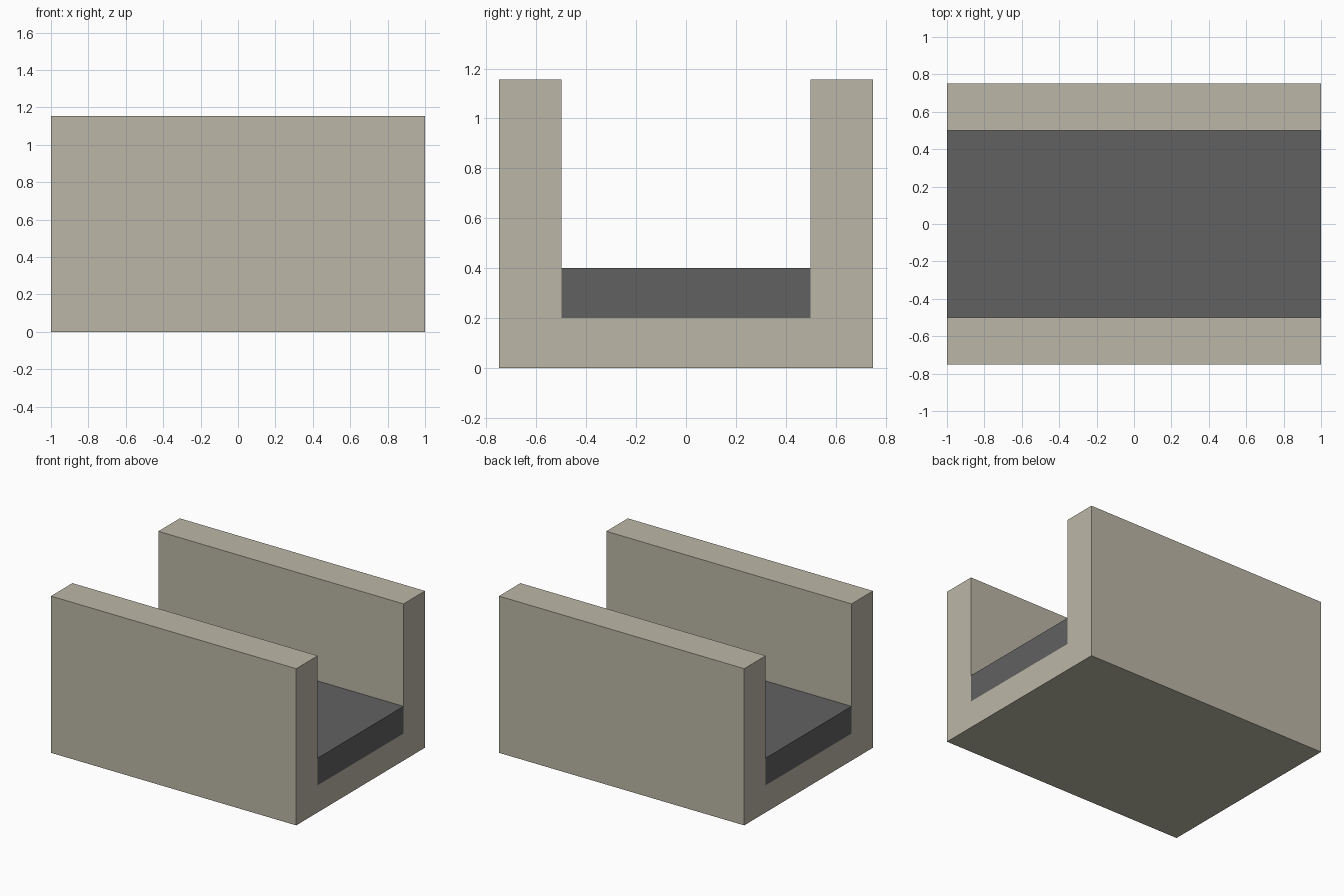
import bpy
import bmesh

cube = bpy.data.objects.get("Cube")
if cube:
    bpy.data.objects.remove(cube, do_unlink=True)

LENGTH = 2.0
HALF_WIDTH, HALF_GAP = 0.75, 0.5
HEIGHT, BASE_TOP, FILL_TOP = 1.155, 0.2, 0.4


def make_material(name, color):
    mat = bpy.data.materials.new(name)
    mat.use_nodes = True
    mat.diffuse_color = (*color, 1)
    mat.node_tree.nodes["Principled BSDF"].inputs["Base Color"].default_value = (*color, 1)
    return mat


def extrude_profile(name, half, mat):
    """Mirror a half (y, z) profile across y = 0 and extrude it along x."""
    profile = half + [(-y, z) for y, z in reversed(half)]
    bm = bmesh.new()
    face = bm.faces.new([bm.verts.new((-LENGTH / 2, y, z)) for y, z in profile])
    result = bmesh.ops.extrude_face_region(bm, geom=[face], use_keep_orig=True)
    verts = [g for g in result["geom"] if isinstance(g, bmesh.types.BMVert)]
    bmesh.ops.translate(bm, verts=verts, vec=(LENGTH, 0, 0))
    bmesh.ops.recalc_face_normals(bm, faces=bm.faces)
    mesh = bpy.data.meshes.new(name)
    bm.to_mesh(mesh)
    bm.free()
    mesh.materials.append(mat)
    obj = bpy.data.objects.new(name, mesh)
    bpy.context.collection.objects.link(obj)
    return obj


stone = make_material("beige stone", (0.5, 0.474, 0.386))
grey = make_material("dark grey", (0.12, 0.12, 0.12))

# U-shaped channel: base with two side walls
extrude_profile("channel", [(HALF_WIDTH, 0), (HALF_WIDTH, HEIGHT),
                            (HALF_GAP, HEIGHT), (HALF_GAP, BASE_TOP)], stone)

# Slab filling the bottom of the channel
extrude_profile("floor_slab", [(HALF_GAP, BASE_TOP), (HALF_GAP, FILL_TOP)], grey)
